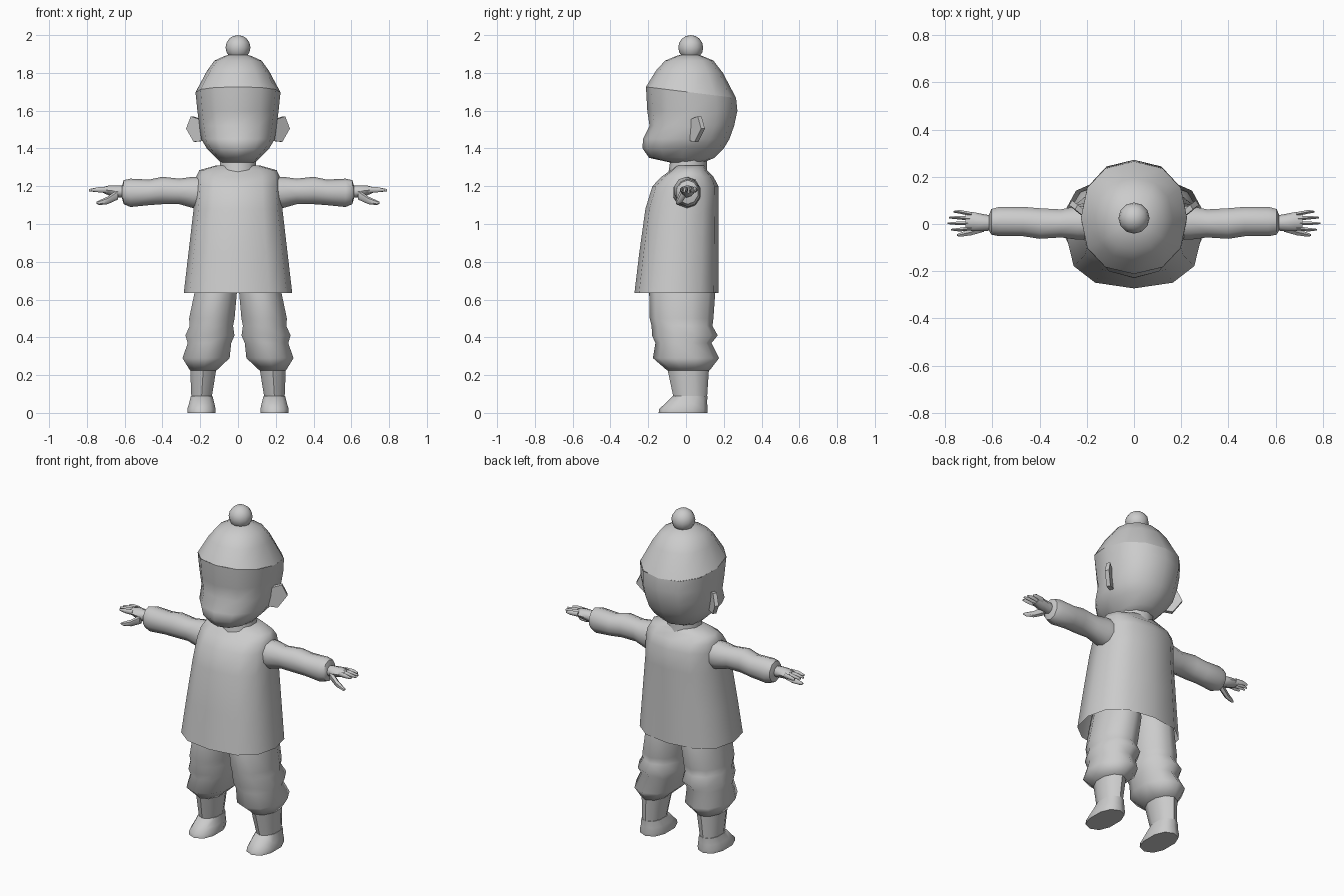
import bpy, bmesh, math

grey = bpy.data.materials.new("plain grey")
grey.diffuse_color = (0.6, 0.6, 0.6, 1)


def finish(name, bm, mirror=False, angle=50):
    bmesh.ops.recalc_face_normals(bm, faces=bm.faces)
    me = bpy.data.meshes.new(name)
    bm.to_mesh(me)
    bm.free()
    ob = bpy.data.objects.new(name, me)
    bpy.context.collection.objects.link(ob)
    me.materials.append(grey)
    if mirror:
        ob.modifiers.new("Mirror", 'MIRROR').use_mirror_merge = False
    bpy.ops.object.select_all(action='DESELECT')
    ob.select_set(True)
    bpy.context.view_layer.objects.active = ob
    bpy.ops.object.shade_smooth_by_angle(angle=math.radians(angle))
    return ob


def loft(name, rings, n=12, axis='z', power=1.0, mirror=False, caps=(True, True), angle=50):
    """Rings are (position, a_min, a_max, b_min, b_max[, tilt]); axis z: a=x b=y, axis x: a=y b=z."""
    bm = bmesh.new()
    loops = []
    for p, a0, a1, b0, b1, *tilt in rings:
        loop = []
        for i in range(n):
            t = 2 * math.pi * i / n - math.pi / 2
            c, s = math.cos(t), math.sin(t)
            a = (a0 + a1) / 2 + (a1 - a0) / 2 * math.copysign(abs(c) ** power, c)
            b = (b0 + b1) / 2 + (b1 - b0) / 2 * math.copysign(abs(s) ** power, s)
            q = p + (tilt[0] * b if tilt else 0)
            loop.append(bm.verts.new((a, b, q) if axis == 'z' else (q, a, b)))
        loops.append(loop)
    for lo, hi in zip(loops, loops[1:]):
        for i in range(n):
            j = (i + 1) % n
            bm.faces.new((lo[i], lo[j], hi[j], hi[i]))
    if caps[0]:
        bm.faces.new(loops[0])
    if caps[1]:
        bm.faces.new(loops[-1])
    return finish(name, bm, mirror, angle)


# Head up to the hat rim, then the hat, sharing one tilted rim
rim = (1.70, -.225, .225, -.212, .265, -.123)
loft("head", [
    (1.325, -.09, .09, -.08, .09),
    (1.35, -.115, .115, -.195, .15),
    (1.40, -.165, .165, -.23, .2),
    (1.45, -.195, .195, -.228, .23),
    (1.52, -.205, .205, -.193, .255),
    (1.60, -.215, .215, -.205, .272),
    rim], power=.88, caps=(True, False), angle=60)
loft("hat", [
    rim,
    (1.81, -.165, .165, -.155, .195, -.05),
    (1.865, -.125, .125, -.11, .145),
    (1.89, -.07, .07, -.05, .085),
    (1.90, -.03, .03, -.01, .05)], power=.9, caps=(False, True))

# Pompom
bm = bmesh.new()
bmesh.ops.create_uvsphere(bm, u_segments=12, v_segments=8, radius=.066)
bmesh.ops.translate(bm, verts=bm.verts, vec=(0, .025, 1.934))
finish("pompom", bm)

# Ears: thin flared plates
bm = bmesh.new()
outline = [(.19, .02, 1.44), (.235, .045, 1.435), (.275, .08, 1.505),
           (.25, .062, 1.57), (.205, .025, 1.555)]
front = [bm.verts.new(p) for p in outline]
back = [bm.verts.new((x - .012, y + .02, z)) for x, y, z in outline]
bm.faces.new(front)
bm.faces.new(back)
for i in range(5):
    j = (i + 1) % 5
    bm.faces.new((front[i], front[j], back[j], back[i]))
finish("ears", bm, mirror=True, angle=30)

# Neck
loft("neck", [(1.24, -.11, .11, -.1, .12), (1.29, -.1, .1, -.09, .11),
              (1.36, -.1, .1, -.08, .11)], n=10)

# Long flared coat, open at the hem
loft("coat", [
    (.635, -.287, .287, -.273, .172),
    (.85, -.262, .262, -.247, .172),
    (1.08, -.235, .235, -.215, .172),
    (1.2, -.225, .225, -.178, .172),
    (1.25, -.222, .222, -.13, .145),
    (1.285, -.205, .205, -.08, .11),
    (1.31, -.115, .115, -.055, .1)], power=.8, caps=(False, True), angle=45)

# Sleeves
loft("sleeves", [
    (.17, -.07, .08, 1.08, 1.25),
    (.24, -.07, .08, 1.085, 1.25),
    (.31, -.06, .065, 1.105, 1.24),
    (.40, -.066, .07, 1.105, 1.25),
    (.47, -.055, .076, 1.10, 1.235),
    (.57, -.055, .076, 1.09, 1.24),
    (.605, -.048, .066, 1.105, 1.232),
    (.615, -.03, .04, 1.14, 1.2)], n=10, axis='x', mirror=True)

# Hands: palm, four fingers and a thumb
loft("palms", [
    (.59, -.025, .035, 1.14, 1.2),
    (.63, -.03, .04, 1.14, 1.205),
    (.68, -.03, .05, 1.15, 1.205),
    (.715, -.026, .05, 1.165, 1.195)], n=8, axis='x', mirror=True)
for k, (y0, y1, tip) in enumerate([(-.018, -.024, .775), (.003, .003, .79),
                                   (.022, .027, .785), (.042, .052, .765)]):
    loft(f"finger_{k + 1}", [
        (.69, y0 - .01, y0 + .01, 1.165, 1.198),
        (.74, y1 - .009, y1 + .009, 1.168, 1.195),
        (tip, y1 - .004, y1 + .004, 1.173, 1.185)], n=6, axis='x', mirror=True)
loft("thumbs", [
    (.635, -.035, 0, 1.13, 1.185),
    (.69, -.05, -.018, 1.105, 1.145),
    (.735, -.055, -.035, 1.1, 1.125),
    (.75, -.052, -.043, 1.107, 1.117)], n=6, axis='x', mirror=True)

# Baggy gathered trousers
loft("trousers", [
    (.76, .0, .22, -.17, .13),
    (.64, .0, .235, -.195, .155),
    (.50, .012, .265, -.192, .145),
    (.46, .02, .262, -.182, .14),
    (.41, .012, .285, -.18, .168),
    (.37, .03, .272, -.162, .135),
    (.29, .038, .3, -.175, .175),
    (.225, .11, .258, -.1, .125)], n=10, mirror=True, angle=80)

# Lower legs and shoes
loft("lower_legs", [
    (.24, .11, .257, -.1, .122),
    (.09, .135, .25, -.068, .112)], n=10, mirror=True, caps=(False, False))
loft("shoes", [
    (.09, .133, .252, -.07, .113),
    (.05, .122, .262, -.11, .112),
    (.02, .115, .272, -.142, .115),
    (0, .117, .27, -.145, .113)], n=10, power=.85, mirror=True)
